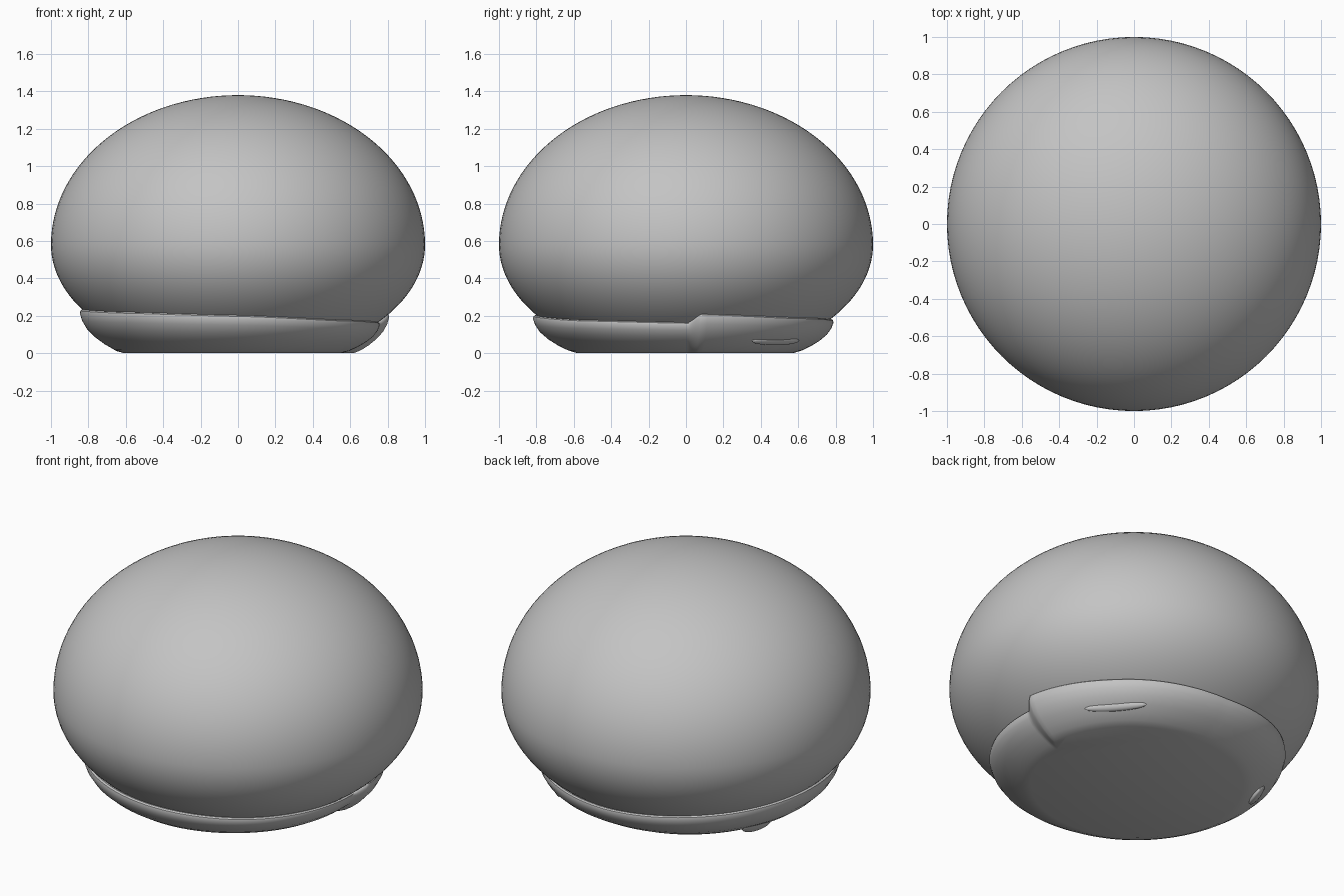
import bpy, bmesh, math
from mathutils import Vector, Matrix

if "Cube" in bpy.data.objects:
    bpy.data.objects.remove(bpy.data.objects["Cube"])

grey = bpy.data.materials.new("plain grey")
grey.diffuse_color = (0.55, 0.55, 0.55, 1)
grey.use_nodes = True
grey.node_tree.nodes["Principled BSDF"].inputs["Base Color"].default_value = grey.diffuse_color

WIDEST = 0.58      # height of the widest ring
UP, DOWN = 0.80, 0.627   # half heights above and below it


def finish(name, bm, angle=40):
    bmesh.ops.recalc_face_normals(bm, faces=bm.faces)
    me = bpy.data.meshes.new(name)
    bm.to_mesh(me)
    bm.free()
    me.materials.append(grey)
    ob = bpy.data.objects.new(name, me)
    bpy.context.collection.objects.link(ob)
    bpy.ops.object.select_all(action='DESELECT')
    ob.select_set(True)
    bpy.context.view_layer.objects.active = ob
    bpy.ops.object.shade_smooth_by_angle(angle=math.radians(angle))
    return ob


def skin(bm, rings):
    """Join closed rings of points in order."""
    n = len(rings[0])
    for a, b in zip(rings, rings[1:]):
        for i in range(n):
            j = (i + 1) % n
            bm.faces.new((a[i], a[j], b[j], b[i]))


# Domed body: egg profile, taller above its widest ring
bm = bmesh.new()
bmesh.ops.create_uvsphere(bm, u_segments=96, v_segments=64, radius=1)
for v in bm.verts:
    v.co.z = WIDEST + v.co.z * (UP if v.co.z > 0 else DOWN)
low = [v for v in bm.verts if v.co.z < 0.03]
for v in low:
    v.co.z = 0.03
finish("domed_body", bm)

# Spiral foot: angle, rim height, outer radius, flat bottom radius
KEYS = [(1, 0.165, 0.757, 0.55), (6, 0.212, 0.812, 0.62), (45, 0.192, 0.798, 0.61),
        (90, 0.180, 0.788, 0.57), (135, 0.210, 0.818, 0.59), (180, 0.235, 0.845, 0.61),
        (225, 0.220, 0.838, 0.60), (270, 0.203, 0.818, 0.58), (315, 0.178, 0.785, 0.56),
        (361, 0.165, 0.757, 0.55)]


def section(deg):
    for a, b in zip(KEYS, KEYS[1:]):
        if deg <= b[0]:
            t = (deg - a[0]) / (b[0] - a[0])
            t = t * t * (3 - 2 * t) * 0.4 + t * 0.6
            return [p + (q - p) * t for p, q in zip(a[1:], b[1:])]


# Steps along the curved side: (share of height, share of width)
SIDE = [(0, 0), (0.08, 0.22), (0.2, 0.43), (0.36, 0.65), (0.55, 0.84),
        (0.74, 0.95), (0.9, 1.0), (0.97, 0.99), (1.0, 0.95)]
angles = [1 + i for i in range(6)] + list(range(8, 361, 2))
bm = bmesh.new()
rings = [[] for _ in range(len(SIDE) + 1)]
for deg in angles:
    h, r, flat = section(deg)
    d = Vector((math.cos(math.radians(deg)), math.sin(math.radians(deg)), 0))
    for k, (tz, tr) in enumerate(SIDE):
        rings[k].append(bm.verts.new(d * (flat + (r - flat) * tr) + Vector((0, 0, h * tz))))
    rings[-1].append(bm.verts.new(d * (r - 0.10) + Vector((0, 0, h - 0.015))))
skin(bm, rings)
bm.faces.new(rings[0])
finish("spiral_foot", bm)


# Small flattened swellings on the foot
def swelling(name, deg, radius, z, length, height, depth):
    bm = bmesh.new()
    bmesh.ops.create_uvsphere(bm, u_segments=24, v_segments=12, radius=1)
    place = (Matrix.Rotation(math.radians(deg), 4, 'Z')
             @ Matrix.Translation((radius, 0, z))
             @ Matrix.Rotation(math.radians(35), 4, 'Y')
             @ Matrix.Diagonal((depth, length, height, 1)))
    bmesh.ops.transform(bm, matrix=place, verts=bm.verts)
    finish(name, bm)


swelling("side_swelling", 42, 0.714, 0.066, 0.17, 0.025, 0.018)
swelling("rear_swelling", 158, 0.70, 0.05, 0.09, 0.05, 0.022)
